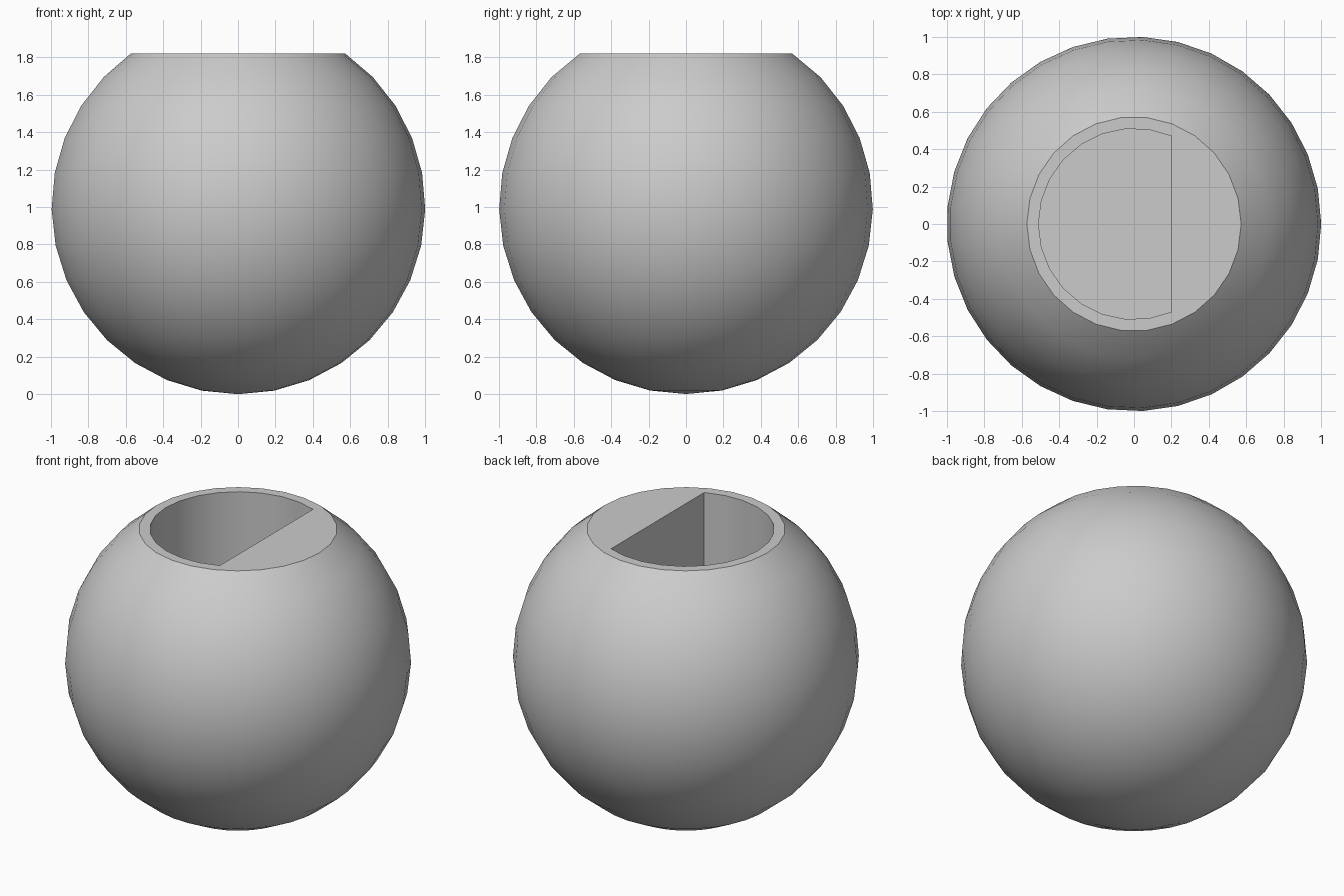
import bpy
import bmesh
from math import sin, cos, asin, acos, atan2, pi, tau, sqrt, radians

cube = bpy.data.objects.get("Cube")
if cube:
    bpy.data.objects.remove(cube, do_unlink=True)

RADIUS = 1.0
TOP = 1.82            # height of the flat cut
SIDES = 33            # facets around the ball
ROWS = 13             # facets from bottom to rim
RIM_SIDES = 26
HOLE_R = 0.51
HOLE_FLAT = 0.2       # x of the flat wall of the socket
HOLE_ARC = 16
HOLE_FLOOR = 0.72

bm = bmesh.new()


def ring(radius, z, count):
    """Closed circle of vertices."""
    return [bm.verts.new((radius * cos(tau * i / count), radius * sin(tau * i / count), z))
            for i in range(count)]


def d_loop(z):
    """D-shaped loop: an arc closed by a straight flat."""
    half = acos(HOLE_FLAT / HOLE_R)
    angles = [half + (tau - 2 * half) * i / HOLE_ARC for i in range(HOLE_ARC + 1)]
    return [bm.verts.new((HOLE_R * cos(a), HOLE_R * sin(a), z)) for a in angles]


def bridge(a, b):
    """Quads between two loops of equal count."""
    for i in range(len(a)):
        k = (i + 1) % len(a)
        bm.faces.new((a[i], a[k], b[k], b[i]))


def zip_loops(a, b):
    """Triangles between two loops of different count, matched by angle."""
    def angle(loop, i):
        v = loop[i % len(loop)].co
        return atan2(v.y, v.x) % tau + tau * (i // len(loop))
    i = j = 0
    while i < len(a) or j < len(b):
        va, vb = a[i % len(a)], b[j % len(b)]
        if j == len(b) or (i < len(a) and angle(a, i + 1) <= angle(b, j + 1)):
            i += 1
            bm.faces.new((va, a[i % len(a)], vb))
        else:
            j += 1
            bm.faces.new((va, b[j % len(b)], vb))


# Ball surface, from the bottom pole up to the rim
rim_lat = asin(TOP - RADIUS)
lats = [-pi / 2 + (rim_lat + pi / 2) * i / ROWS for i in range(1, ROWS)]
rings = [ring(RADIUS * cos(t), RADIUS + RADIUS * sin(t), SIDES) for t in lats]
pole = bm.verts.new((0, 0, 0))
for i in range(SIDES):
    bm.faces.new((pole, rings[0][(i + 1) % SIDES], rings[0][i]))
for low, high in zip(rings, rings[1:]):
    bridge(low, high)
rim = ring(sqrt(RADIUS ** 2 - (TOP - RADIUS) ** 2), TOP, RIM_SIDES)
zip_loops(rings[-1], rim)

# Flat top with the D-shaped socket sunk into it
mouth, floor = d_loop(TOP), d_loop(HOLE_FLOOR)
zip_loops(rim, mouth)
bridge(mouth, floor)
bm.faces.new(floor)

bmesh.ops.recalc_face_normals(bm, faces=bm.faces)
mesh = bpy.data.meshes.new("ball_knob")
bm.to_mesh(mesh)
bm.free()
knob = bpy.data.objects.new("ball_knob", mesh)
bpy.context.collection.objects.link(knob)

# Plain grey
grey = bpy.data.materials.new("light_grey")
grey.use_nodes = True
colour = (0.6, 0.6, 0.6, 1)
grey.diffuse_color = colour
grey.node_tree.nodes["Principled BSDF"].inputs["Base Color"].default_value = colour
mesh.materials.append(grey)

# Smooth ball, crisp rim and socket
bpy.context.view_layer.objects.active = knob
knob.select_set(True)
bpy.ops.object.shade_smooth_by_angle(angle=radians(30))
